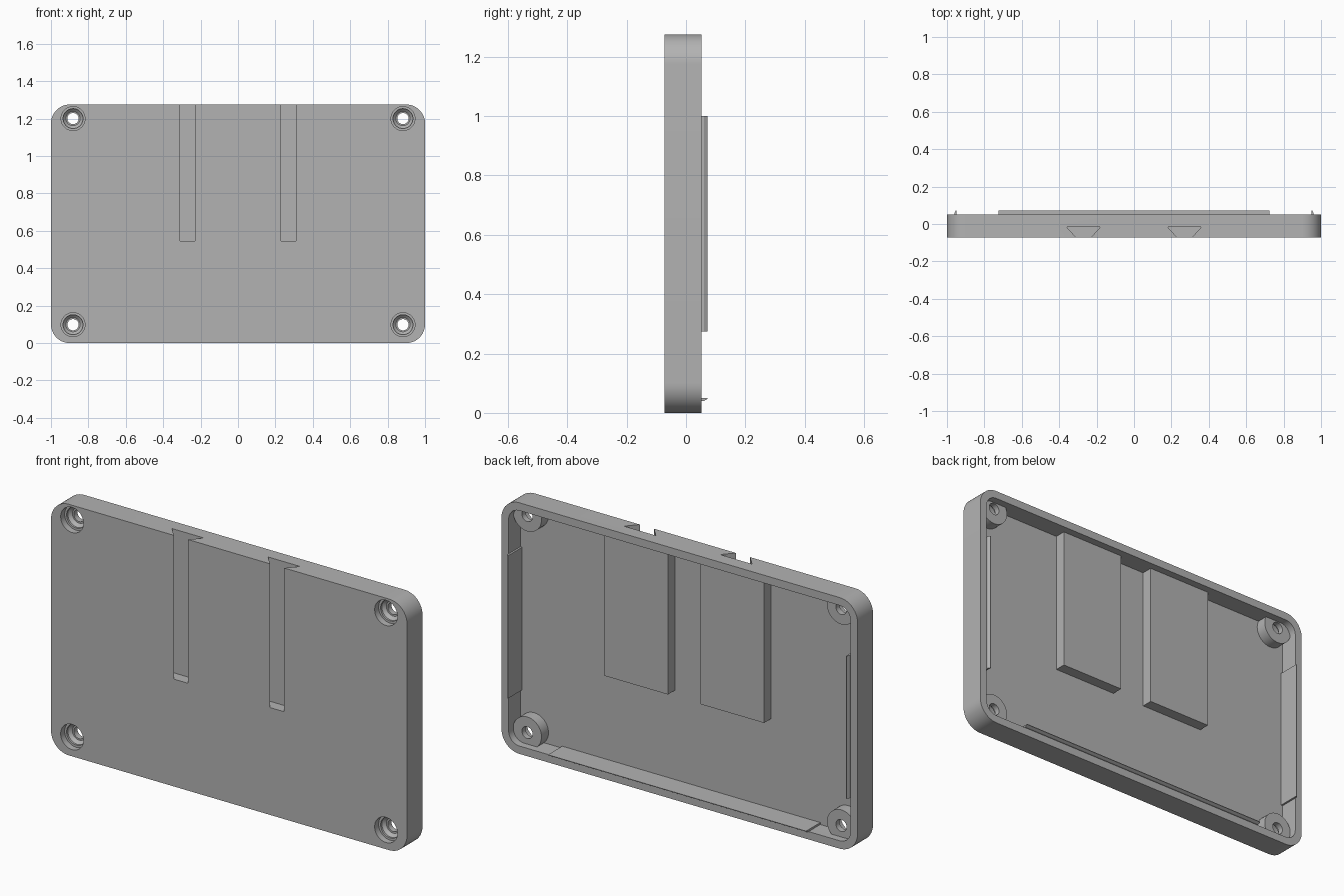
import bpy, bmesh
from math import sin, cos, pi, radians
from mathutils import Vector

cube = bpy.data.objects.get("Cube")
if cube:
    bpy.data.objects.remove(cube, do_unlink=True)

grey = bpy.data.materials.new("plain grey")
grey.use_nodes = True
GREY = (0.45, 0.45, 0.45, 1)
grey.diffuse_color = GREY
grey.node_tree.nodes["Principled BSDF"].inputs["Base Color"].default_value = GREY

HEIGHT, FRONT, BACK, TIP = 1.275, -0.072, 0.052, 0.072
FLOOR, INNER = -0.042, 0.014      # inside floor, top of bosses and blocks
WALL, RADIUS = 0.04, 0.1
SLOT_Y, SLOT_Z, SLOT_X = -0.016, 0.545, 0.27


def loft(name, rings):
    """Closed solid through a list of equal-length rings."""
    bm = bmesh.new()
    loops = [[bm.verts.new(p) for p in ring] for ring in rings]
    n = len(loops[0])
    for a, b in zip(loops, loops[1:]):
        for i in range(n):
            j = (i + 1) % n
            bm.faces.new((a[i], a[j], b[j], b[i]))
    bm.faces.new(loops[0])
    bm.faces.new(loops[-1])
    bmesh.ops.recalc_face_normals(bm, faces=bm.faces)
    mesh = bpy.data.meshes.new(name)
    bm.to_mesh(mesh)
    bm.free()
    mesh.materials.append(grey)
    ob = bpy.data.objects.new(name, mesh)
    bpy.context.collection.objects.link(ob)
    return ob


def rounded_slab(name, inset, y0, y1, steps=12):
    r, hx, hz = RADIUS - inset, 1 - RADIUS, HEIGHT / 2 - RADIUS
    pts = []
    for q, (sx, sz) in enumerate([(1, 1), (-1, 1), (-1, -1), (1, -1)]):
        for i in range(steps + 1):
            a = (q + i / steps) * pi / 2
            pts.append((sx * hx + r * cos(a), HEIGHT / 2 + sz * hz + r * sin(a)))
    return loft(name, [[(x, y, z) for x, z in pts] for y in (y0, y1)])


def turned(name, x, z, profile, n=40):
    """Round solid along y from (radius, y) pairs."""
    return loft(name, [[(x + r * cos(2 * pi * i / n), y, z + r * sin(2 * pi * i / n))
                        for i in range(n)] for r, y in profile])


def box(name, x0, x1, y0, y1, z0, z1):
    return loft(name, [[(x0, y0, z), (x1, y0, z), (x1, y1, z), (x0, y1, z)]
                       for z in (z0, z1)])


def combine(ob, tool, operation):
    mod = ob.modifiers.new(operation, 'BOOLEAN')
    mod.operation, mod.solver, mod.object = operation, 'EXACT', tool
    bpy.context.view_layer.objects.active = ob
    bpy.ops.object.modifier_apply(modifier=mod.name)
    bpy.data.objects.remove(tool, do_unlink=True)


# Open tray
tray = rounded_slab("tray", 0, FRONT, BACK)
combine(tray, rounded_slab("cavity", WALL, FLOOR, BACK + 0.1), 'DIFFERENCE')

# Raised blocks behind the slots
for s in (-1, 1):
    c = s * SLOT_X
    block = box("slot_block", c - 0.178, c + 0.178, FLOOR - 0.01, INNER,
                0.503, HEIGHT - WALL / 2)
    combine(tray, block, 'UNION')

# Screw bosses, kept inside the outer wall
holes = [(s * 0.882, z) for s in (-1, 1) for z in (0.098, 1.2)]
for x, z in holes:
    boss = turned("boss", x, z, [(0.08, FLOOR - 0.01), (0.08, INNER)])
    combine(boss, rounded_slab("clip", 0.01, FRONT, BACK), 'INTERSECT')
    combine(tray, boss, 'UNION')

# Dovetail slots open at the top
for s in (-1, 1):
    c = s * SLOT_X
    section = [(-0.04, FRONT - 0.05), (0.04, FRONT - 0.05), (0.04, FRONT),
               (0.09, SLOT_Y), (-0.09, SLOT_Y), (-0.04, FRONT)]
    slot = loft("slot", [[(c + x, y, z) for x, y in section]
                         for z in (SLOT_Z, HEIGHT + 0.1)])
    combine(tray, slot, 'DIFFERENCE')

# Stepped screw holes
for x, z in holes:
    bore = turned("bore", x, z, [(0.064, FRONT - 0.05), (0.064, -0.04), (0.053, -0.04),
                                 (0.053, -0.03), (0.038, -0.015), (0.03, -0.015),
                                 (0.03, BACK)])
    combine(tray, bore, 'DIFFERENCE')


# Snap lips lining three walls: u = distance from the outer face, tip bevelled outward
LIP = [(WALL - 0.002, FLOOR - 0.004), (WALL + 0.01, FLOOR - 0.004), (WALL + 0.01, TIP),
       (WALL + 0.007, TIP), (WALL, BACK + 0.008), (WALL, BACK), (WALL - 0.002, BACK - 0.002)]
loft("bottom_lip", [[(x, y, u) for u, y in LIP] for x in (-0.725, 0.725)])
for s, side in ((1, "left"), (-1, "right")):
    loft(side + "_lip", [[(s * (1 - u), y, z) for u, y in LIP] for z in (0.275, 1.0)])

# Smooth the round surfaces, keep edges crisp
bpy.ops.object.select_all(action='DESELECT')
tray.select_set(True)
bpy.context.view_layer.objects.active = tray
bpy.ops.object.shade_smooth_by_angle(angle=radians(30))
